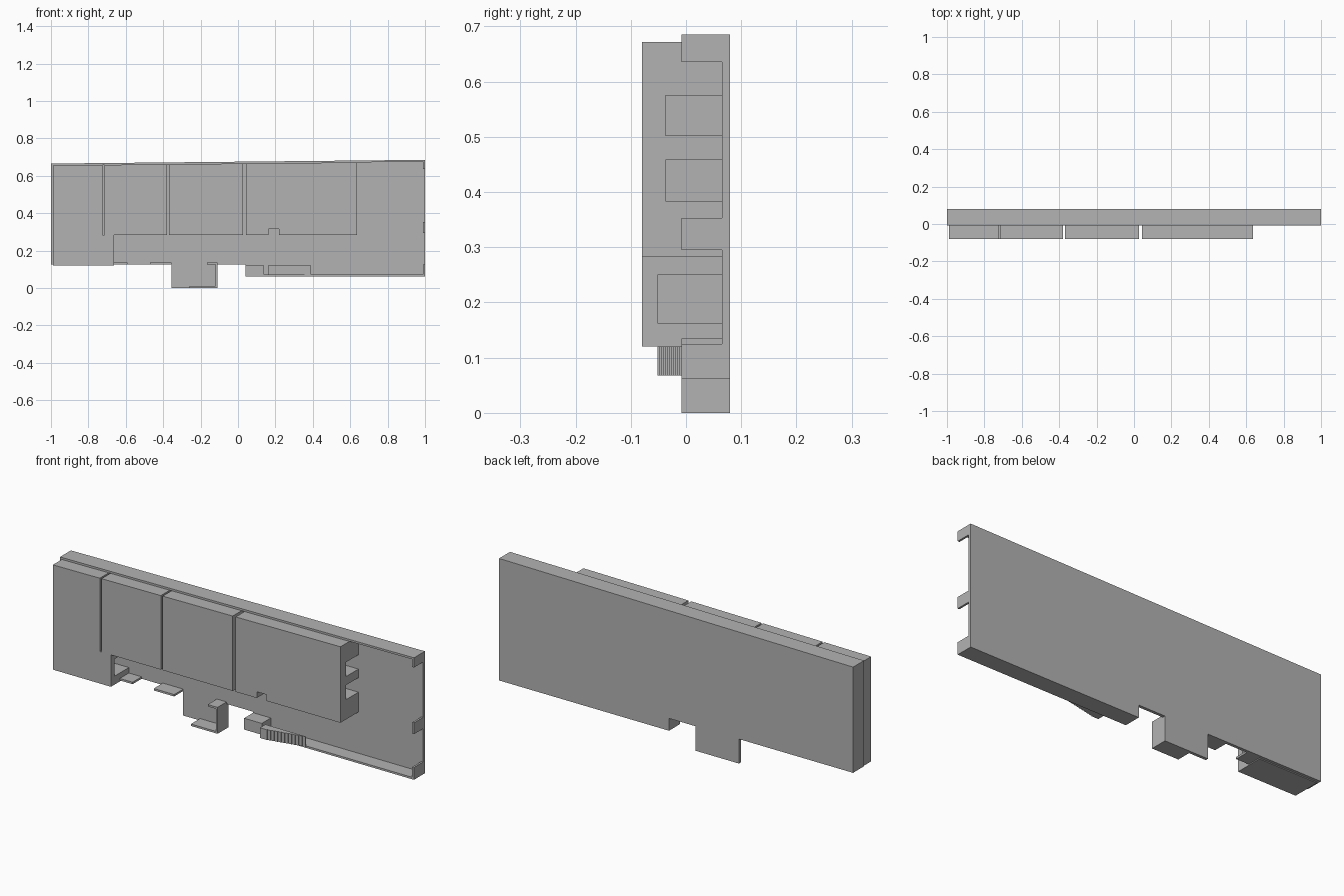
import bpy
import bmesh

cube = bpy.data.objects.get("Cube")
if cube:
    bpy.data.objects.remove(cube, do_unlink=True)

grey = bpy.data.materials.new("plain grey")
grey.use_nodes = True
colour = (0.45, 0.45, 0.45, 1)
grey.diffuse_color = colour
grey.node_tree.nodes["Principled BSDF"].inputs["Base Color"].default_value = colour

BACK, PLATE, RIM, FACE = 0.08, 0.065, -0.008, -0.08
T = 0.01


def roof(x):
    """Height of the gently sloping top edge."""
    return 0.675 + 0.01 * x


def prism(name, outline, y0, y1, axis="y"):
    """Extrude an outline: (x, z) along y, or (x, y) along z."""
    bm = bmesh.new()
    place = (lambda a, b, d: (a, d, b)) if axis == "y" else (lambda a, b, d: (a, b, d))
    face = bm.faces.new([bm.verts.new(place(a, b, y0)) for a, b in outline])
    new = bmesh.ops.extrude_face_region(bm, geom=[face])["geom"]
    shift = place(0, 0, y1 - y0)
    bmesh.ops.translate(bm, vec=shift, verts=[v for v in new if isinstance(v, bmesh.types.BMVert)])
    bmesh.ops.recalc_face_normals(bm, faces=bm.faces)
    mesh = bpy.data.meshes.new(name)
    bm.to_mesh(mesh)
    bm.free()
    mesh.materials.append(grey)
    obj = bpy.data.objects.new(name, mesh)
    bpy.context.collection.objects.link(obj)
    return obj


def box(name, x0, x1, z0, z1, y0=RIM, y1=PLATE):
    return prism(name, [(x0, z0), (x1, z0), (x1, z1), (x0, z1)], y0, y1)


def cut(obj, x0, x1, z0, z1, y0, y1):
    """Remove a box from an object and discard the cutter."""
    cutter = box("cutter", x0, x1, z0, z1, y0, y1)
    mod = obj.modifiers.new("cut", "BOOLEAN")
    mod.operation, mod.solver, mod.object = "DIFFERENCE", "EXACT", cutter
    bpy.context.view_layer.update()
    graph = bpy.context.evaluated_depsgraph_get()
    mesh = bpy.data.meshes.new_from_object(obj.evaluated_get(graph))
    obj.modifiers.clear()
    obj.data = mesh
    bpy.data.objects.remove(cutter, do_unlink=True)


# Tray: back plate with a stepped lower edge
LOW, TAB0, TAB1, SILL, STEP = 0.125, -0.355, -0.11, 0.062, 0.04
prism("back_plate", [
    (-1, LOW), (TAB0, LOW), (TAB0, 0), (TAB1, 0), (TAB1, LOW),
    (STEP, LOW), (STEP, SILL), (1, SILL), (1, roof(1)), (-1, roof(-1))], PLATE, BACK)

# Tray: rim walls
prism("top_rim", [(-1, roof(-1) - T), (1, roof(1) - T), (1, roof(1)), (-1, roof(-1))], RIM, PLATE)
box("left_end_rim", -1, -1 + T, LOW, roof(-1) - T)
for i, (z0, z1) in enumerate([(SILL, LOW), (0.295, 0.353), (0.635, roof(1) - T)]):
    box(f"end_rim_tab_{i}", 1 - T, 1, z0, z1)
for i, (x0, x1, z) in enumerate([
        (-1 + T, -0.59, LOW), (-0.47, TAB0, LOW), (-0.165, TAB1, LOW),
        (-0.26, TAB1 - T, 0), (STEP, 1 - T, SILL)]):
    box(f"bottom_rim_{i}", x0, x1, z, z + T)
box("lower_tab_wall", TAB1 - T, TAB1, 0, LOW)
box("entry_block", STEP, 0.14, SILL + T, 0.12)

# Raised front blocks
FOOT = 0.283
prism("end_block", [
    (-0.99, 0.12), (-0.662, 0.12), (-0.662, FOOT), (-0.725, FOOT),
    (-0.725, roof(-0.725) - T), (-0.99, roof(-0.99) - T)], FACE, PLATE)
cut(bpy.data.objects["end_block"], -0.78, -0.6, 0.163, 0.25, -0.052, 0.1)

for name, x0, x1 in [("middle_block_a", -0.715, -0.38),
                     ("middle_block_b", -0.37, 0.026),
                     ("long_block", 0.043, 0.635)]:
    prism(name, [(x0, FOOT), (x1, FOOT), (x1, roof(x1) - T), (x0, roof(x0) - T)], FACE, PLATE)

# Side channels and doorway in the long block
long_block = bpy.data.objects["long_block"]
for z0, z1 in [(0.502, 0.575), (0.384, 0.458)]:
    cut(long_block, 0.4, 0.7, z0, z1, -0.037, 0.1)
cut(long_block, 0.162, 0.218, 0.25, 0.315, -0.1, 0.1)

# Stepped fan in front of the rim
COUNT = 12
fan = [(0.16, RIM), (0.16, -0.052)]
for i in range(COUNT):
    x = 0.2 + 0.19 * i / (COUNT - 1)
    y = -0.052 + 0.044 * i / COUNT
    fan += [(x, y), (x, y + 0.044 / COUNT)]
fan.pop()
fan.append((fan[-1][0], RIM))
prism("stepped_fan", fan, 0.068, 0.12, axis="z")
